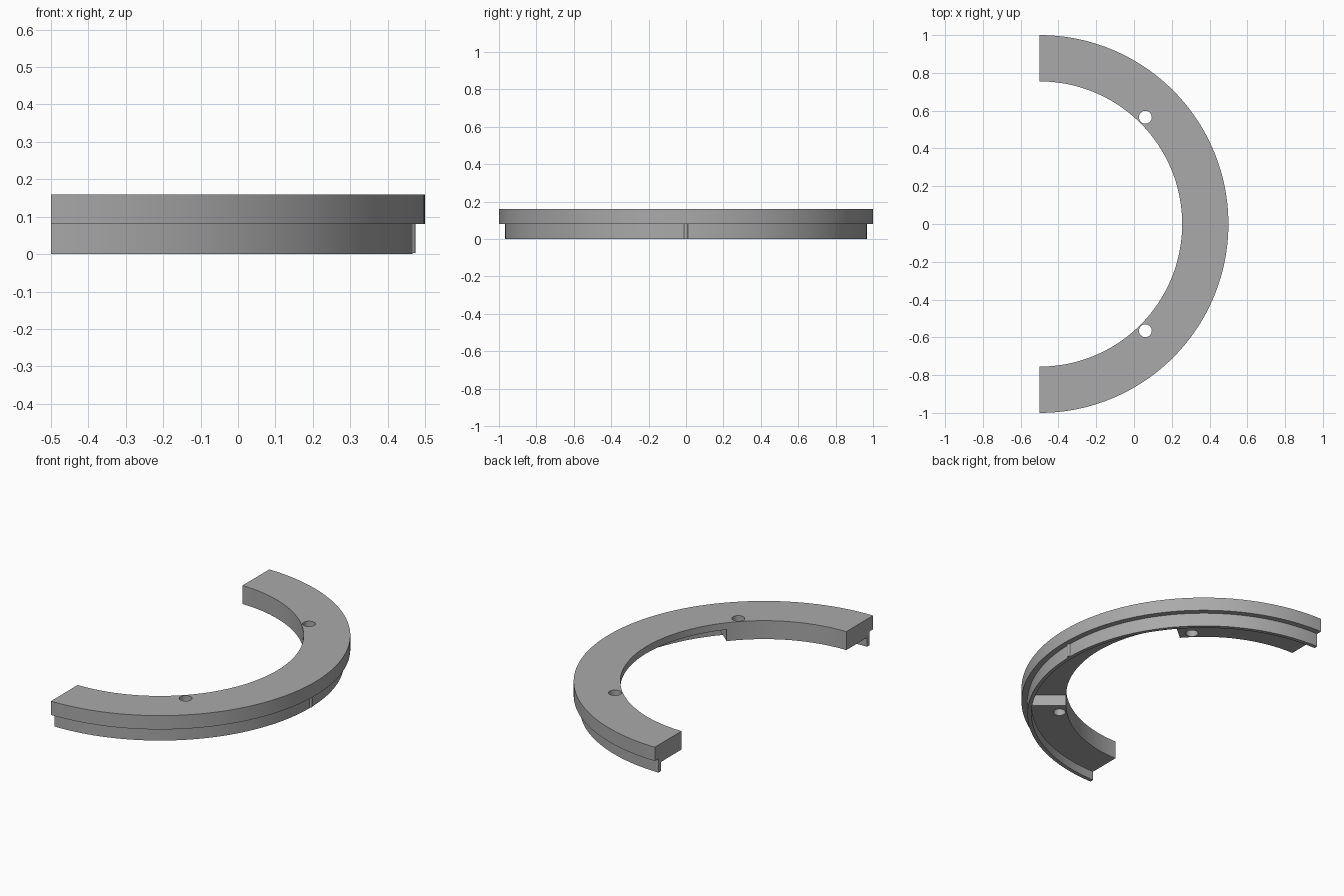
import bpy, bmesh
from math import sin, cos, radians

cube = bpy.data.objects.get("Cube")
if cube:
    bpy.data.objects.remove(cube, do_unlink=True)

CENTRE_X = -0.5      # axis of the half ring
TOP, LEDGE, UNDERSIDE = 0.16, 0.08, 0.053
R_IN, R_SKIRT_IN, R_SKIRT, R_OUT = 0.755, 0.945, 0.967, 1.0

grey = bpy.data.materials.new("plain grey")
grey.use_nodes = True
grey.diffuse_color = (0.4, 0.4, 0.4, 1)
grey.node_tree.nodes["Principled BSDF"].inputs["Base Color"].default_value = (0.4, 0.4, 0.4, 1)


def to_object(name, bm):
    bmesh.ops.recalc_face_normals(bm, faces=bm.faces)
    mesh = bpy.data.meshes.new(name)
    bm.to_mesh(mesh)
    bm.free()
    mesh.materials.append(grey)
    obj = bpy.data.objects.new(name, mesh)
    bpy.context.collection.objects.link(obj)
    return obj


def sweep(name, profile, start, end, steps):
    """Turn a closed (radius, z) profile through an arc and cap both ends."""
    bm = bmesh.new()
    rings = []
    for i in range(steps + 1):
        a = radians(start + (end - start) * i / steps)
        rings.append([bm.verts.new((CENTRE_X + r * cos(a), r * sin(a), z)) for r, z in profile])
    n = len(profile)
    for a, b in zip(rings, rings[1:]):
        for k in range(n):
            m = (k + 1) % n
            bm.faces.new((a[k], a[m], b[m], b[k]))
    bm.faces.new(rings[0])
    bm.faces.new(rings[-1])
    return to_object(name, bm)


def cylinder(name, x, y, z0, z1, radius, sides):
    bm = bmesh.new()
    bmesh.ops.create_cone(bm, cap_ends=True, segments=sides, radius1=radius,
                          radius2=radius, depth=z1 - z0)
    bmesh.ops.translate(bm, verts=bm.verts, vec=(x, y, (z0 + z1) / 2))
    return to_object(name, bm)


# Half ring: flange with a thin skirt hanging below it
half_ring = sweep("half_ring", [
    (R_IN, UNDERSIDE), (R_IN, TOP), (R_OUT, TOP), (R_OUT, LEDGE),
    (R_SKIRT, LEDGE), (R_SKIRT, 0), (R_SKIRT_IN, 0), (R_SKIRT_IN, UNDERSIDE)],
    -90, 90, 120)

# Cutters: underside recess in the middle and two screw holes
recess = sweep("recess_cutter", [(0.7, -0.05), (0.7, 0.12), (0.946, 0.12), (0.946, -0.05)],
               -40, 40, 54)
cutters = [recess]
for side, y in (("right", -0.565), ("left", 0.565)):
    cutters.append(cylinder(side + "_hole_cutter", 0.06, y, -0.1, 0.3, 0.034, 32))

for cutter in cutters:
    cutter.hide_render = True
    cutter.hide_set(True)
    mod = half_ring.modifiers.new(cutter.name, "BOOLEAN")
    mod.operation = "DIFFERENCE"
    mod.solver = "EXACT"
    mod.object = cutter

# Bake the cuts, then discard the cutters
bpy.context.view_layer.update()
baked = bpy.data.meshes.new_from_object(
    half_ring.evaluated_get(bpy.context.evaluated_depsgraph_get()))
half_ring.modifiers.clear()
half_ring.data = baked
for cutter in cutters:
    bpy.data.objects.remove(cutter, do_unlink=True)

# Small locating rib on the outside of the skirt
rib = cylinder("locating_rib", CENTRE_X + R_SKIRT - 0.004, 0, 0.003, LEDGE, 0.012, 20)

for obj in (half_ring, rib):
    bpy.ops.object.select_all(action="DESELECT")
    obj.select_set(True)
    bpy.context.view_layer.objects.active = obj
    bpy.ops.object.shade_smooth_by_angle(angle=radians(30))
